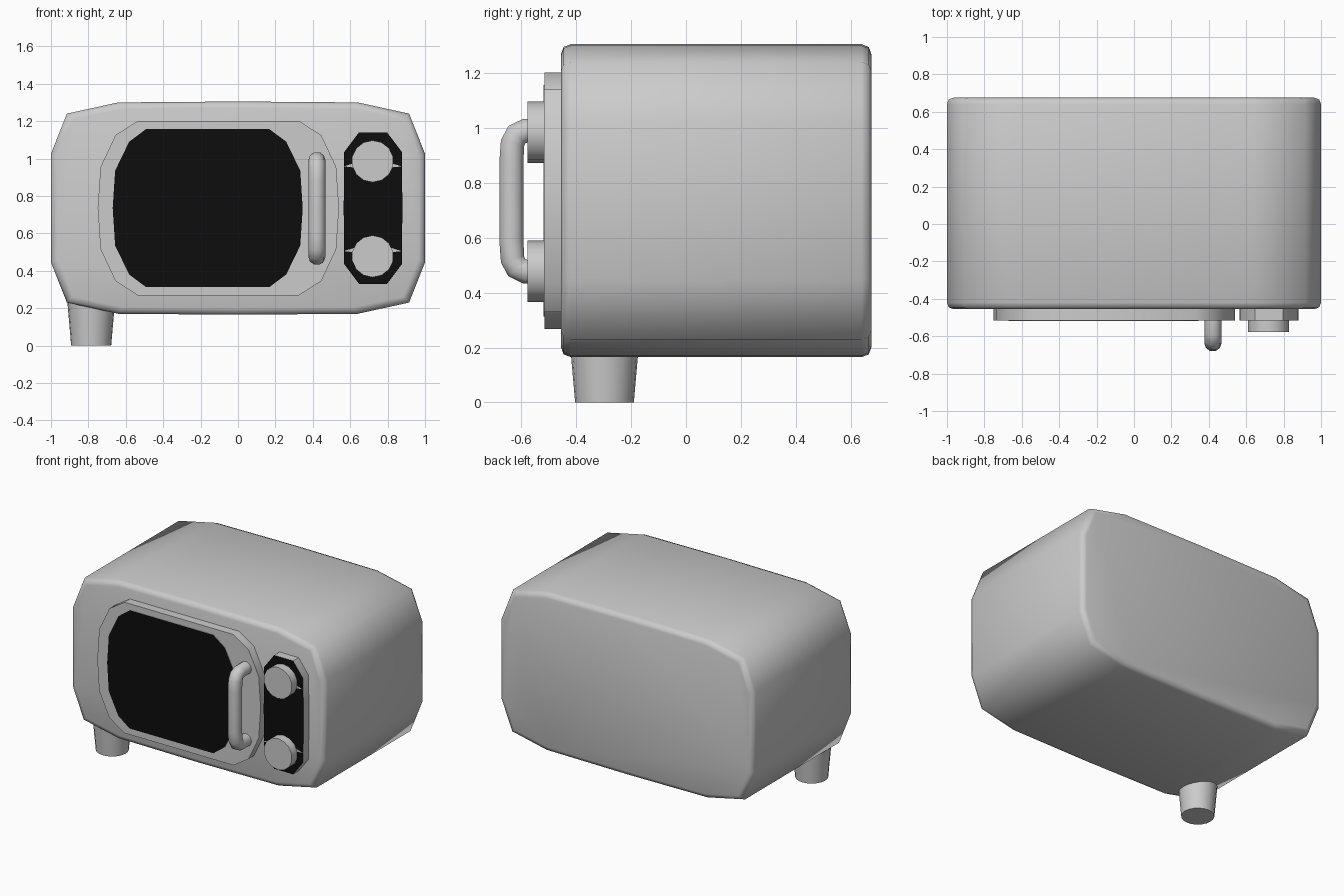
import bpy, bmesh, math

if "Cube" in bpy.data.objects:
    bpy.data.objects.remove(bpy.data.objects["Cube"])

black = bpy.data.materials.new("black_glass")
black.diffuse_color = (0.004, 0.004, 0.004, 1)
black.use_nodes = True
black.node_tree.nodes["Principled BSDF"].inputs["Base Color"].default_value = black.diffuse_color
grey = bpy.data.materials.new("grey_shell")
grey.diffuse_color = (0.8, 0.8, 0.8, 1)
grey.use_nodes = True
grey.node_tree.nodes["Principled BSDF"].inputs["Base Color"].default_value = grey.diffuse_color


def outline(quad):
    """Mirror a quarter outline (right -> top) into a full closed loop."""
    half = quad + [(-x, z) for x, z in reversed(quad) if x > 0]
    return half + [(x, -z) for x, z in reversed(half) if z > 0]


def smooth(ob, angle):
    bpy.ops.object.select_all(action='DESELECT')
    ob.select_set(True)
    bpy.context.view_layer.objects.active = ob
    bpy.ops.object.shade_smooth_by_angle(angle=math.radians(angle))


def loft(name, quad, cx, cz, rings, black_front=False, angle=40):
    """Loft the outline along y; rings are (y, inset), front first."""
    pts = outline(quad)
    hx, hz = max(p[0] for p in pts), max(p[1] for p in pts)
    bm = bmesh.new()
    loops = [[bm.verts.new((cx + x * (1 - d / hx), y, cz + z * (1 - d / hz)))
              for x, z in pts] for y, d in rings]
    n = len(pts)
    for a, b in zip(loops, loops[1:]):
        for i in range(n):
            j = (i + 1) % n
            bm.faces.new((a[i], a[j], b[j], b[i]))
    front = bm.faces.new(loops[0])
    bm.faces.new(loops[-1])
    front.material_index = 1 if black_front else 0
    bmesh.ops.recalc_face_normals(bm, faces=bm.faces)
    me = bpy.data.meshes.new(name)
    bm.to_mesh(me)
    bm.free()
    ob = bpy.data.objects.new(name, me)
    bpy.context.collection.objects.link(ob)
    if black_front:
        me.materials.append(grey)
        me.materials.append(black)
    smooth(ob, angle)
    return ob


CZ = 0.735

# Rounded-off casing
loft("casing", [(1, 0.29), (0.915, 0.505), (0.64, 0.565), (0, 0.57)], 0, CZ,
     [(-0.455, 0.035), (-0.446, 0.01), (-0.42, 0), (0.64, 0), (0.666, 0.01), (0.675, 0.035)],
     angle=60)

# Door slab, window and control panel
loft("door", [(0.645, 0), (0.63, 0.22), (0.55, 0.39), (0.43, 0.467)], -0.105, CZ,
     [(-0.516, 0), (-0.44, 0)])
loft("window", [(0.508, 0), (0.495, 0.2), (0.42, 0.355), (0.33, 0.422)], -0.162, CZ,
     [(-0.519, 0), (-0.5, 0)], black_front=True)
loft("control_panel", [(0.157, 0), (0.154, 0.3), (0.075, 0.405)], 0.722, CZ,
     [(-0.517, 0), (-0.44, 0)], black_front=True)

# Knobs with small pointed marks on either side
for label, z, mz in (("upper", 0.985, 0.963), ("lower", 0.477, 0.51)):
    bpy.ops.mesh.primitive_cylinder_add(vertices=14, radius=0.112, depth=0.07,
                                        location=(0.72, -0.543, z),
                                        rotation=(math.pi / 2, 0, 0))
    knob = bpy.context.object
    knob.name = label + "_knob"
    smooth(knob, 40)
    for side, s in (("left", -1), ("right", 1)):
        me = bpy.data.meshes.new("mark")
        me.from_pydata([(0.72 + s * 0.155, -0.519, mz - 0.005),
                        (0.72 + s * 0.09, -0.519, mz + 0.015),
                        (0.72 + s * 0.09, -0.519, mz - 0.012)], [],
                       [(0, 1, 2) if s < 0 else (0, 2, 1)])
        if me.polygons[0].normal.y > 0:
            me.flip_normals()
        mark = bpy.data.objects.new(f"{label}_{side}_mark", me)
        bpy.context.collection.objects.link(mark)

# Bent tube handle
path = [(-0.5, 0.99), (-0.585, 0.99), (-0.617, 0.975), (-0.632, 0.945), (-0.636, 0.88)]
path += [(y, 2 * 0.733 - z) for y, z in reversed(path)]
cu = bpy.data.curves.new("door_handle", 'CURVE')
cu.dimensions = '3D'
cu.bevel_depth = 0.046
cu.bevel_resolution = 3
cu.use_fill_caps = True
sp = cu.splines.new('POLY')
sp.points.add(len(path) - 1)
for p, (y, z) in zip(sp.points, path):
    p.co = (0.422, y, z, 1)
sp.use_smooth = True
handle = bpy.data.objects.new("door_handle", cu)
bpy.context.collection.objects.link(handle)

# Single tapered foot at the front left
bpy.ops.mesh.primitive_cone_add(vertices=20, radius1=0.107, radius2=0.128, depth=0.24,
                                location=(-0.785, -0.297, 0.12))
foot = bpy.context.object
foot.name = "front_left_foot"
smooth(foot, 40)
